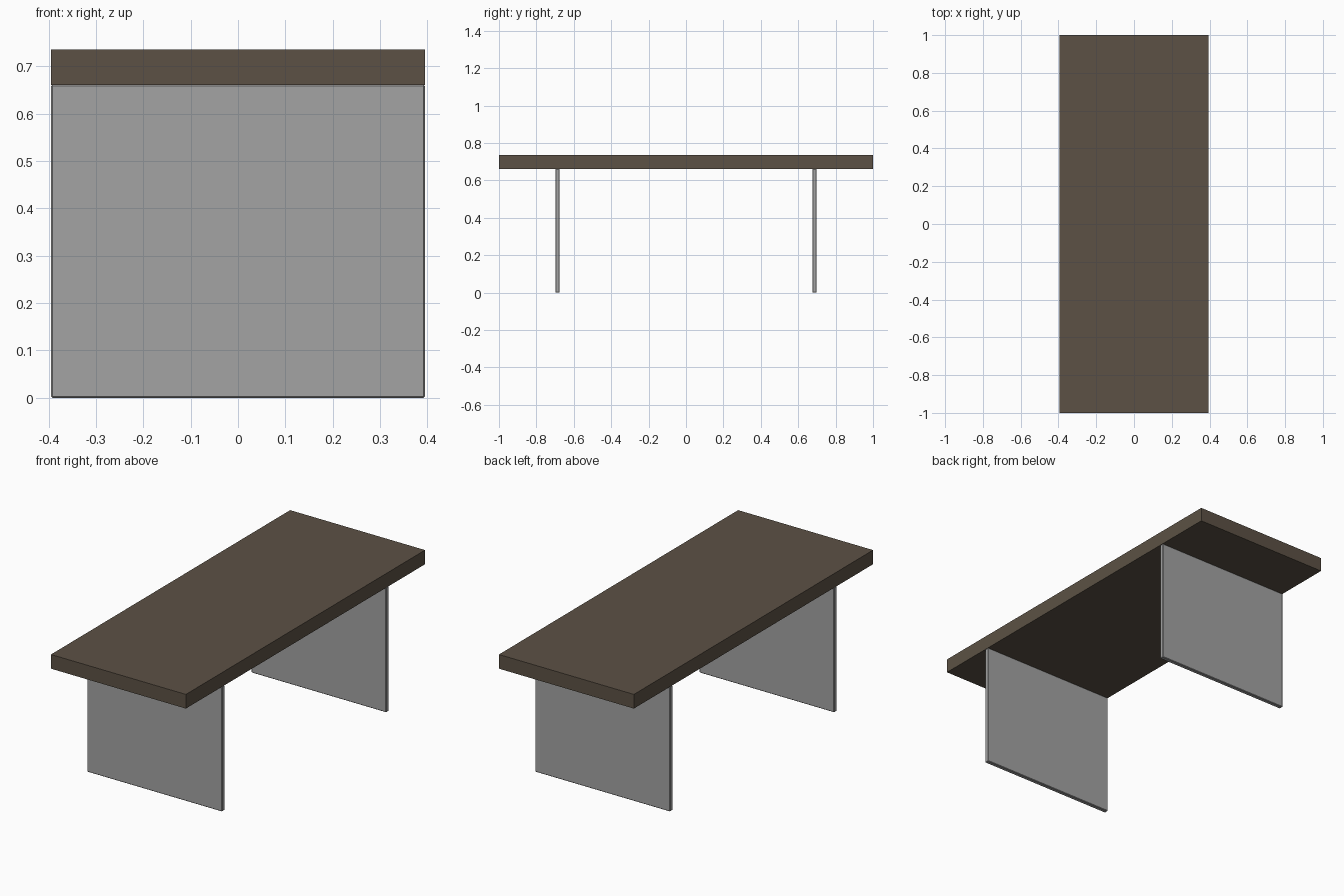
import bpy

if "Cube" in bpy.data.objects:
    bpy.data.objects.remove(bpy.data.objects["Cube"])

def material(name, rgb):
    m = bpy.data.materials.new(name)
    m.diffuse_color = (*rgb, 1)
    m.use_nodes = True
    m.node_tree.nodes["Principled BSDF"].inputs["Base Color"].default_value = m.diffuse_color
    return m

def box(name, size, centre, mat, bevel=0):
    bpy.ops.mesh.primitive_cube_add(size=1, location=centre)
    ob = bpy.context.object
    ob.name = name
    ob.scale = size
    bpy.ops.object.transform_apply(location=False, rotation=False, scale=True)
    ob.data.materials.append(mat)
    if bevel:
        mod = ob.modifiers.new("edge_bevel", 'BEVEL')
        mod.width = bevel
        mod.segments = 1
    return ob

wood = material("dark_wood", (0.107, 0.083, 0.059))
grey = material("grey_panel", (0.367, 0.367, 0.367))

WIDTH, UNDERSIDE, TOP = 0.79, 0.661, 0.736

# Thick tabletop slab
box("tabletop", (WIDTH, 2, TOP - UNDERSIDE), (0, 0, (TOP + UNDERSIDE) / 2), wood)

# Two full-width panel legs
for name, side in (("front_leg", -1), ("back_leg", 1)):
    box(name, (WIDTH, 0.023, UNDERSIDE), (0, side * 0.687, UNDERSIDE / 2), grey, 0.003)
